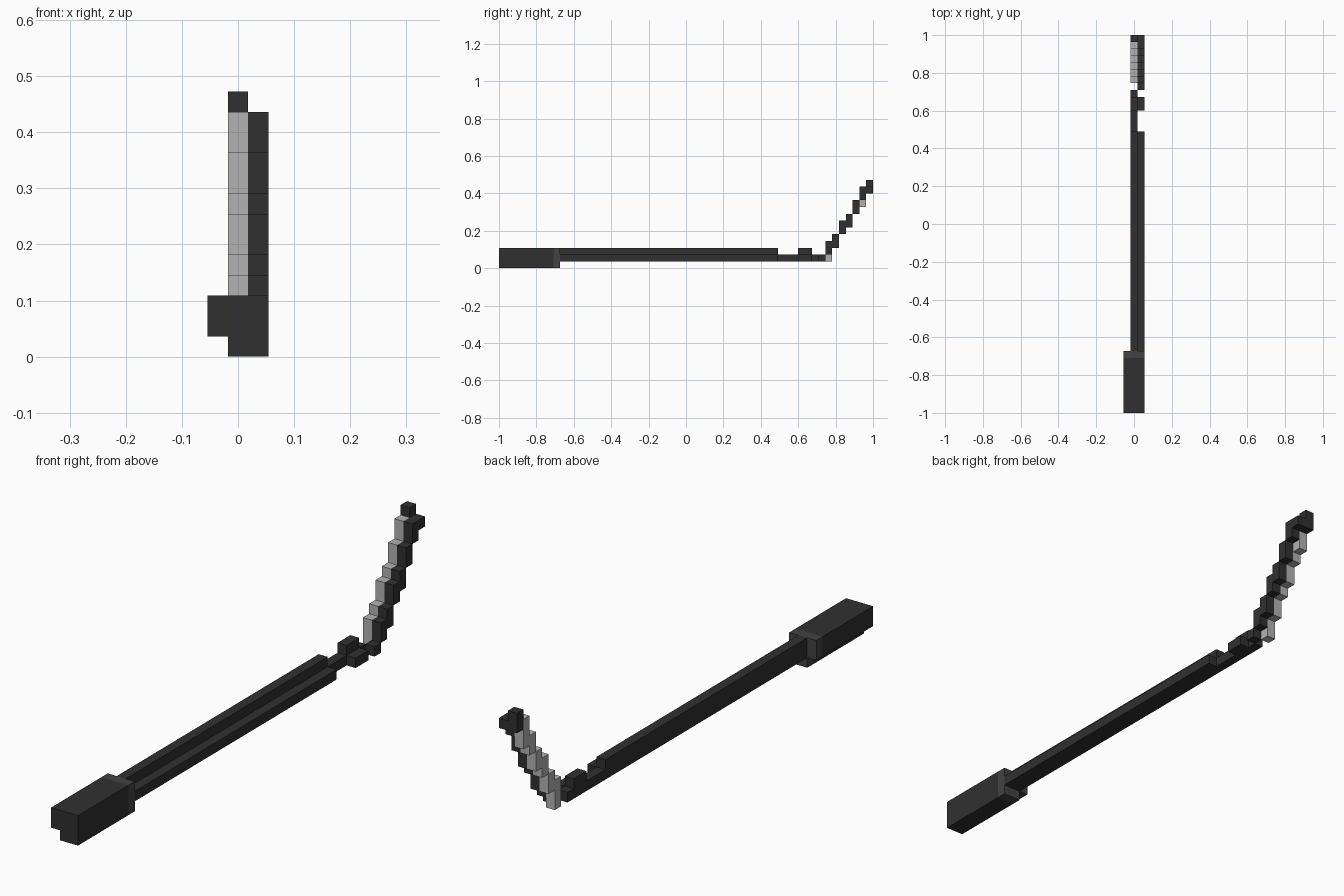
import bpy, bmesh
from mathutils import Vector

if "Cube" in bpy.data.objects:
    bpy.data.objects.remove(bpy.data.objects["Cube"])

V = 2 / 55  # edge of one block


def box(x0, x1, y0, y1, z0, z1):
    """Set of grid cells in a half-open block range."""
    return {(x, y, z) for x in range(x0, x1) for y in range(y0, y1) for z in range(z0, z1)}


# L-shaped grip and its paler collar
grip = box(0, 3, 0, 8, 1, 3) | box(1, 3, 0, 8, 0, 1)
collar = box(0, 3, 8, 9, 1, 3) | box(1, 3, 8, 9, 0, 1)

# Shaft: full-length core with an upper and a side rib, broken before the tip
shaft = box(1, 2, 9, 47, 1, 2)
for a, b in ((9, 41), (44, 46)):
    shaft |= box(1, 2, a, b, 2, 3) | box(2, 3, a, b, 1, 2)

# Stepped rising blade: dark back and pale edge side by side
blade_back = box(2, 3, 47, 48, 1, 2) | box(2, 3, 54, 55, 11, 12) | box(1, 2, 54, 55, 11, 13)
blade_edge = box(1, 2, 48, 49, 1, 2) | box(1, 2, 53, 54, 9, 10)
for i, z in enumerate((2, 3, 5, 6, 8, 10)):
    blade_back |= box(2, 3, 48 + i, 49 + i, z, z + 2)
    blade_edge |= box(1, 2, 48 + i, 49 + i, z, z + 2)

parts = {
    "grip": (grip, 0.03),
    "collar": (collar, 0.055),
    "shaft": (shaft, 0.03),
    "blade_back": (blade_back, 0.03),
    "blade_edge": (blade_edge, 0.45),
}
filled = set().union(*(cells for cells, _ in parts.values()))


def build(name, cells, grey):
    """Skin the exposed sides of the cells and merge flat areas."""
    bm = bmesh.new()
    for c in sorted(cells):
        centre = Vector(c) + Vector((0.5, 0.5, 0.5))
        for axis in range(3):
            for s in (-1, 1):
                n = Vector((0, 0, 0))
                n[axis] = s
                if tuple(int(a + b) for a, b in zip(c, n)) in filled:
                    continue
                u = Vector((0, 0, 0))
                u[(axis + 1) % 3] = 0.5
                w = n.cross(u)
                corners = [centre + n / 2 + p for p in (-u - w, u - w, u + w, -u + w)]
                bm.faces.new([bm.verts.new(((p.x - 1.5) * V, (p.y - 27.5) * V, p.z * V))
                              for p in corners])
    bmesh.ops.remove_doubles(bm, verts=bm.verts, dist=V / 100)
    bmesh.ops.dissolve_limit(bm, angle_limit=0.02, verts=bm.verts, edges=bm.edges)
    mesh = bpy.data.meshes.new(name)
    bm.to_mesh(mesh)
    bm.free()
    mat = bpy.data.materials.new(name + "_colour")
    mat.diffuse_color = (grey, grey, grey, 1)
    mat.use_nodes = True
    mat.node_tree.nodes["Principled BSDF"].inputs["Base Color"].default_value = mat.diffuse_color
    mesh.materials.append(mat)
    bpy.context.collection.objects.link(bpy.data.objects.new(name, mesh))


for name, (cells, grey) in parts.items():
    build(name, cells, grey)
